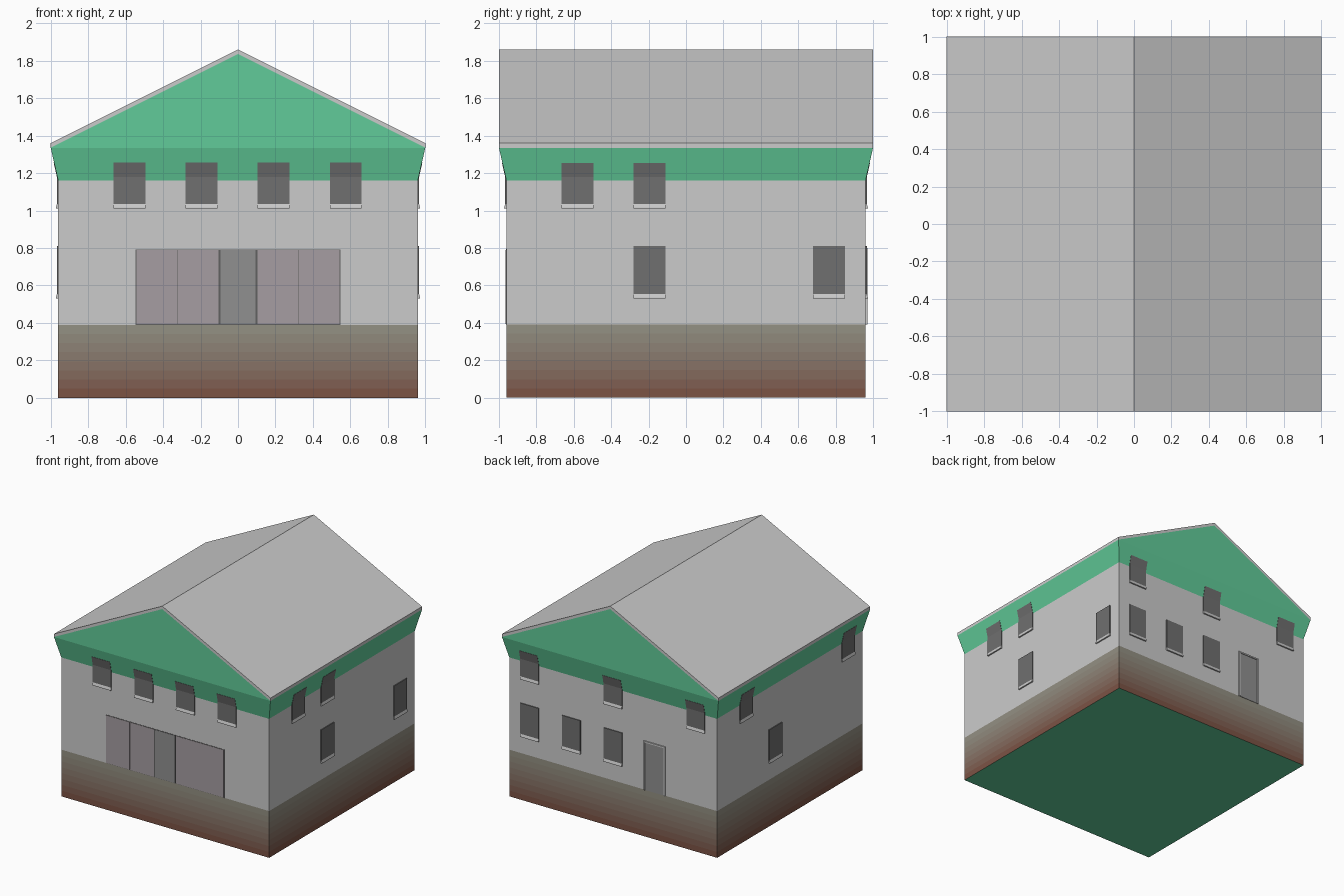
import bpy, bmesh
from mathutils import Matrix, Vector
from math import radians

if "Cube" in bpy.data.objects:
    bpy.data.objects.remove(bpy.data.objects["Cube"])


def mat(name, r, g, b):
    m = bpy.data.materials.new(name)
    m.diffuse_color = (r, g, b, 1)
    m.use_nodes = True
    m.node_tree.nodes["Principled BSDF"].inputs["Base Color"].default_value = m.diffuse_color
    return m


GREEN = mat("green_cladding", 0.12, 0.60, 0.32)
DARK = mat("dark_pane", 0.16, 0.16, 0.16)
GLASS = mat("tinted_glass", 0.38, 0.34, 0.36)
DOOR = mat("door_grey", 0.28, 0.28, 0.28)
FRAME = mat("frame_dark", 0.12, 0.12, 0.12)


def finish(name, bm, mats=(), recalc=True):
    if recalc:
        bmesh.ops.recalc_face_normals(bm, faces=bm.faces)
    me = bpy.data.meshes.new(name)
    bm.to_mesh(me)
    bm.free()
    for m in mats:
        me.materials.append(m)
    ob = bpy.data.objects.new(name, me)
    bpy.context.collection.objects.link(ob)
    return ob


def shell(name, rings, mats=(), bottom=False):
    """Square tube through (half width, z) rings, one material per band."""
    bm = bmesh.new()
    loops = [[bm.verts.new((sx * h, sy * h, z)) for sx, sy in
              ((-1, -1), (1, -1), (1, 1), (-1, 1))] for h, z in rings]
    for k, (a, b) in enumerate(zip(loops, loops[1:])):
        for i in range(4):
            j = (i + 1) % 4
            f = bm.faces.new((a[i], a[j], b[j], b[i]))
            f.material_index = k if mats else 0
    if bottom:
        f = bm.faces.new(loops[0][::-1])
        f.material_index = len(mats) - 1
    return finish(name, bm, mats, recalc=False)


def prism(name, profile, u0, u1, side=0, m=None):
    """Extrude an (outward, z) profile across a wall; side 0 front, 1 right, 2 back, 3 left."""
    rot = Matrix.Rotation(radians(90 * side), 3, 'Z')
    bm = bmesh.new()
    ends = [[bm.verts.new(rot @ Vector((u, -d, z))) for d, z in profile] for u in (u0, u1)]
    bm.faces.new(ends[0])
    bm.faces.new(ends[1][::-1])
    n = len(profile)
    for i in range(n):
        j = (i + 1) % n
        bm.faces.new((ends[0][i], ends[1][i], ends[1][j], ends[0][j]))
    return finish(name, bm, [m] if m else [])


def slab(name, u0, u1, z0, z1, d, side=0, m=None):
    return prism(name, [(0.955, z0), (d, z0), (d, z1), (0.955, z1)], u0, u1, side, m)


# Foundation, fading from brown to grey in bands
N = 8
lo, hi = Vector((0.195, 0.073, 0.048)), Vector((0.30, 0.295, 0.24))
fade = [mat(f"foundation_{i}", *lo.lerp(hi, (i + 0.5) / N)) for i in range(N)]
shell("foundation", [(0.96, 0.39 * i / N) for i in range(N + 1)], fade + [GREEN], bottom=True)

# Walls and flared cladding
shell("walls", [(0.96, 0.39), (0.96, 1.16)])
shell("flared_cladding", [(0.96, 1.16), (1.0, 1.335)], [GREEN])

# Gable triangles
for nm, s in (("front_gable", 1), ("back_gable", -1)):
    bm = bmesh.new()
    bm.faces.new([bm.verts.new((s * x, -s, z)) for x, z in
                  ((-1, 1.335), (1, 1.335), (0, 1.835))])
    finish(nm, bm, [GREEN], recalc=False)

# Roof: a folded sheet running along y
prism("roof", [(-1, 1.335), (0, 1.835), (1, 1.335), (1, 1.36), (0, 1.86), (-1, 1.36)],
      -1, 1, side=1)


# Windows with sloped sills; upper panes lean out with the cladding
def window(u, side, upper):
    z0, z1 = (1.01, 1.255) if upper else (0.53, 0.81)
    zs = z0 + 0.024
    if upper:
        prof = [(0.955, zs), (0.967, zs), (0.967, 1.18), (0.984, z1), (0.955, z1)]
    else:
        prof = [(0.955, zs), (0.967, zs), (0.967, z1), (0.955, z1)]
    prism("window_pane", prof, u - 0.085, u + 0.085, side, DARK)
    prism("window_sill", [(0.955, z0), (0.972, z0), (0.972, z0 + 0.006), (0.967, zs), (0.955, zs)],
          u - 0.085, u + 0.085, side)


UPPER = [(-0.58, -0.195, 0.19, 0.575), (-0.58, -0.195), (-0.77, 0, 0.765), (-0.58, 0.765)]
LOWER = [(), (-0.195, 0.765), (-0.77, -0.385, 0), (-0.195,)]
for side in range(4):
    for u in UPPER[side]:
        window(u, side, True)
    for u in LOWER[side]:
        window(u, side, False)

# Front entrance: glazed panels either side of a door
slab("entrance_frame", -0.546, 0.546, 0.39, 0.793, 0.9615, 0, FRAME)
for a, b in ((0.103, 0.322), (0.326, 0.543)):
    for s in (-1, 1):
        slab("glazed_panel", *sorted((s * a, s * b)), 0.393, 0.79, 0.964, 0, GLASS)
slab("front_door", -0.094, 0.094, 0.393, 0.79, 0.964, 0, DOOR)

# Back door with surround
slab("back_door", 0.295, 0.475, 0.39, 0.79, 0.963, 2, DOOR)
for a, b in ((0.285, 0.297), (0.473, 0.485)):
    slab("back_door_jamb", a, b, 0.39, 0.80, 0.97, 2)
slab("back_door_lintel", 0.297, 0.473, 0.788, 0.80, 0.97, 2)
